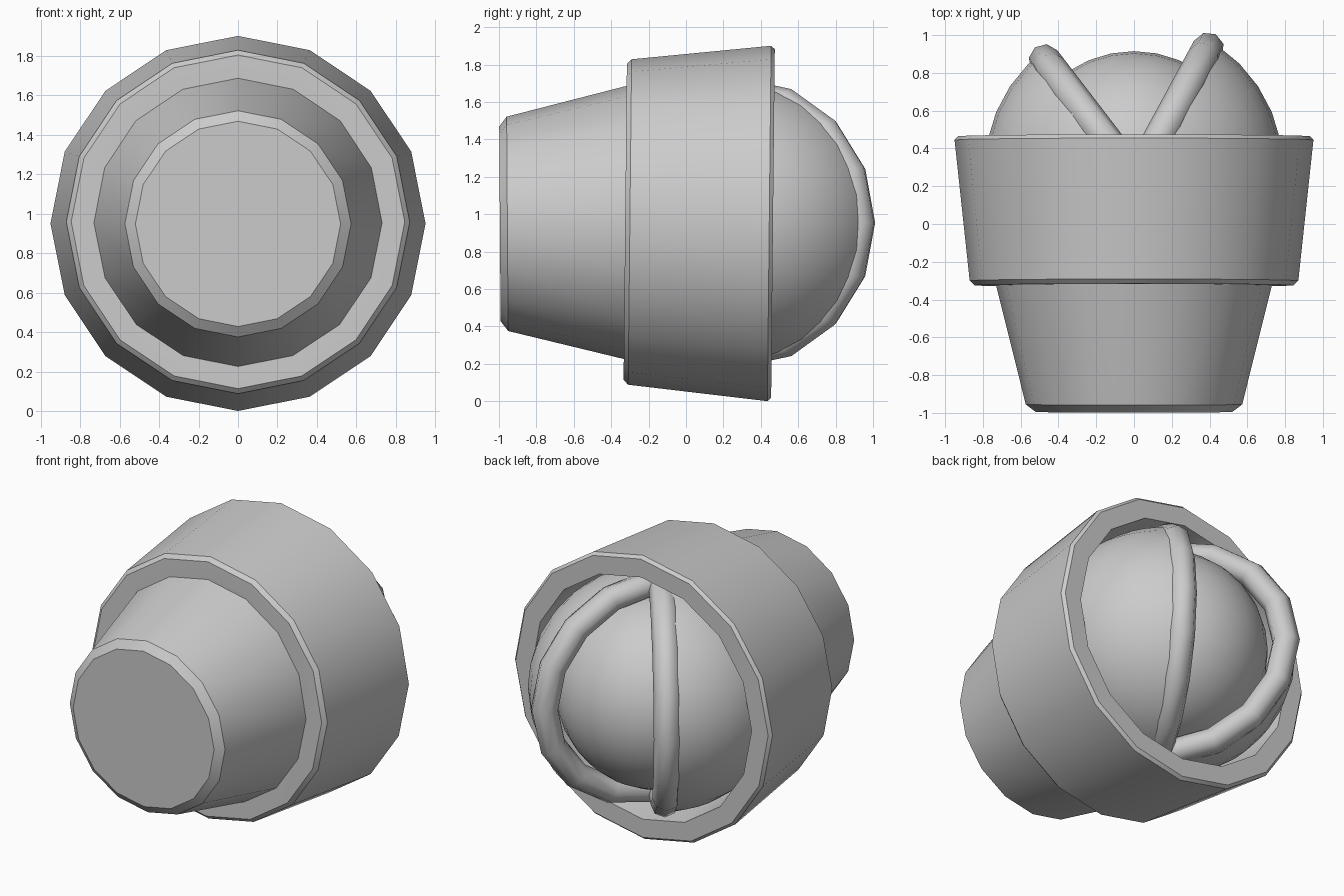
import bpy, bmesh, math
from mathutils import Matrix, Vector

old = bpy.data.objects.get("Cube")
if old:
    bpy.data.objects.remove(old, do_unlink=True)

grey = bpy.data.materials.new("plain grey")
grey.use_nodes = True
COLOUR = (0.6, 0.6, 0.6, 1)
grey.diffuse_color = COLOUR
grey.node_tree.nodes["Principled BSDF"].inputs["Base Color"].default_value = COLOUR

MID = 0.955          # height of the main axis
SIDES = 16


def finish(name, bm, angle=30):
    bmesh.ops.remove_doubles(bm, verts=bm.verts, dist=0.0005)
    bmesh.ops.recalc_face_normals(bm, faces=bm.faces)
    mesh = bpy.data.meshes.new(name)
    bm.to_mesh(mesh)
    bm.free()
    mesh.materials.append(grey)
    obj = bpy.data.objects.new(name, mesh)
    bpy.context.collection.objects.link(obj)
    bpy.ops.object.select_all(action='DESELECT')
    obj.select_set(True)
    bpy.context.view_layer.objects.active = obj
    bpy.ops.object.shade_smooth_by_angle(angle=math.radians(angle))
    return obj


def lathe(name, profile, tilt):
    """Spin (y, radius) points round the y axis, then pitch the part slightly."""
    bm = bmesh.new()
    verts = [bm.verts.new((0, y, r)) for y, r in profile]
    edges = [bm.edges.new(pair) for pair in zip(verts, verts[1:])]
    bmesh.ops.spin(bm, geom=verts + edges, cent=(0, 0, 0), axis=(0, 1, 0),
                   angle=math.tau, steps=SIDES)
    bm.transform(Matrix.Translation((0, 0, MID)) @ Matrix.Rotation(math.radians(tilt), 4, 'X'))
    return finish(name, bm)


# Tapered front cup
lathe("front_cup", [(-0.995, 0), (-0.995, 0.52), (-0.955, 0.573),
                    (-0.325, 0.73), (-0.26, 0.745), (-0.26, 0)], 0.4)

# Wide sleeve, open at the back
lathe("sleeve", [(-0.27, 0), (-0.325, 0.6), (-0.325, 0.845), (-0.3, 0.87),
                 (0.445, 0.95), (0.465, 0.932), (0.465, 0.81),
                 (-0.15, 0.76), (-0.15, 0)], -0.6)


def ball(radius, segments):
    bm = bmesh.new()
    bmesh.ops.create_uvsphere(bm, u_segments=segments, v_segments=SIDES, radius=radius)
    return bm


# Inner ball
bm = ball(0.62, 32)
bm.transform(Matrix.Translation((0, 0.295, MID)))
finish("inner_ball", bm)


def torus(major, minor, sides):
    """Ring lying in the yz plane."""
    bm = bmesh.new()
    verts = [bm.verts.new((minor * math.cos(math.tau * i / sides),
                           major + minor * math.sin(math.tau * i / sides), 0))
             for i in range(sides)]
    edges = [bm.edges.new((verts[i], verts[(i + 1) % sides])) for i in range(sides)]
    bmesh.ops.spin(bm, geom=verts + edges, cent=(0, 0, 0), axis=(1, 0, 0),
                   angle=math.tau, steps=SIDES)
    return bm


# Two lids, each a cut shell edged with a thick ring
for side, sign, x, angle in (("left", 1, 0.045, 28.5), ("right", -1, -0.03, 37.5)):
    turn = Matrix.Rotation(math.radians(-sign * angle), 4, 'Z')
    squash = Matrix.Diagonal((1, 1, 0.95, 1))

    bm = torus(0.728, 0.085, 8)
    bm.transform(Matrix.Translation((x, 0.29, MID)) @ turn @ squash)
    finish(side + "_lid_ring", bm, 50)

    bm = ball(0.79, 32)
    bmesh.ops.bisect_plane(bm, geom=bm.verts[:] + bm.edges[:] + bm.faces[:],
                           plane_co=(x, 0, 0),
                           plane_no=turn.to_3x3() @ Vector((sign, 0, 0)),
                           clear_inner=True)
    bm.transform(Matrix.Translation((0, 0.29, MID)) @ squash)
    finish(side + "_lid", bm)
